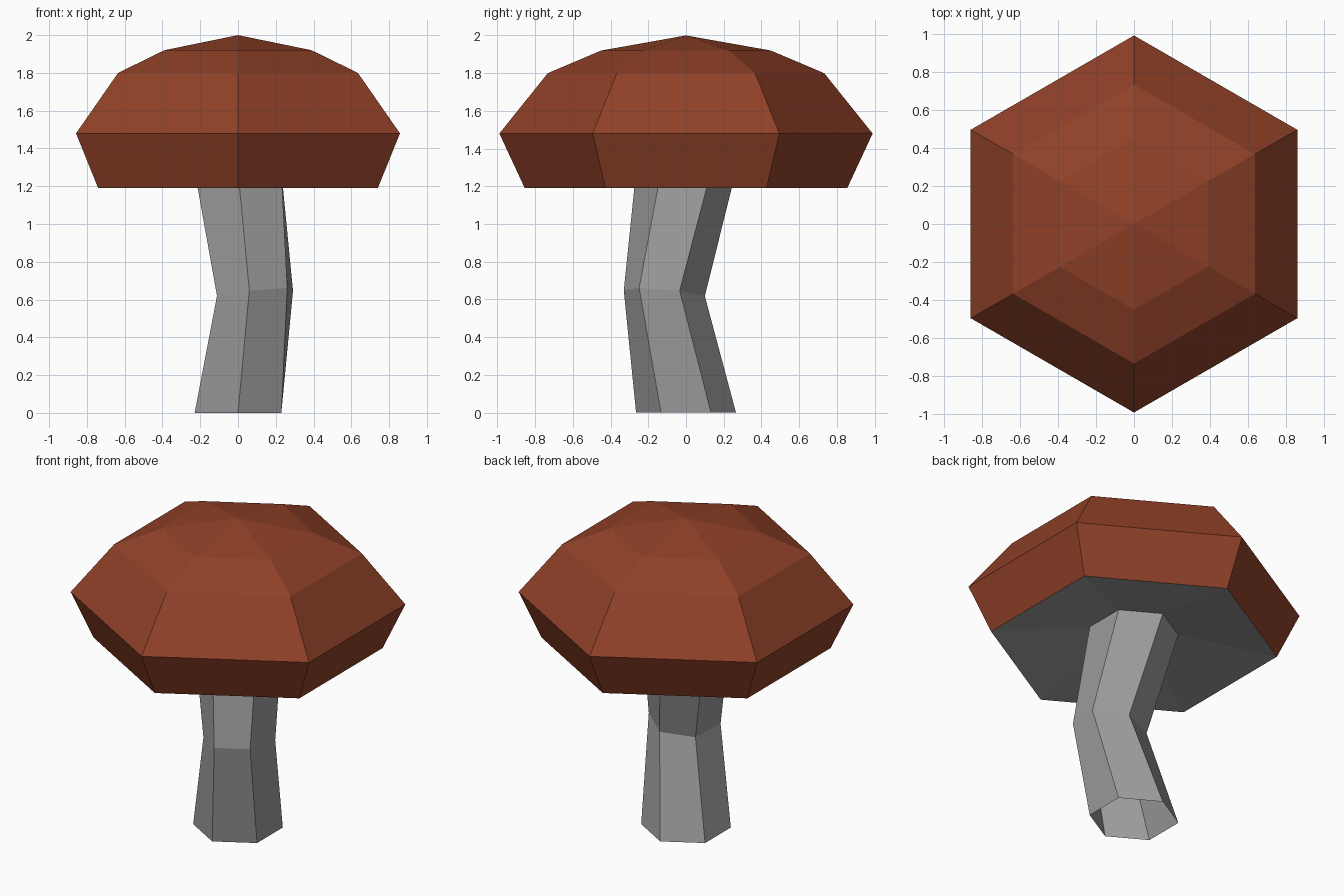
import bpy, bmesh, math

if "Cube" in bpy.data.objects:
    bpy.data.objects.remove(bpy.data.objects["Cube"])


def material(name, rgb):
    m = bpy.data.materials.new(name)
    m.diffuse_color = (*rgb, 1)
    m.use_nodes = True
    m.node_tree.nodes["Principled BSDF"].inputs["Base Color"].default_value = m.diffuse_color
    return m


def hexagon(radius, z, centre=(0, 0), turn=0, tilt=(0, 0)):
    """Six points around a centre, optionally twisted (degrees) and tilted."""
    pts = []
    for k in range(6):
        a = math.radians(30 + 60 * k + turn)
        ox, oy = radius * math.cos(a), radius * math.sin(a)
        pts.append((centre[0] + ox, centre[1] + oy, z + tilt[0] * ox + tilt[1] * oy))
    return pts


def loft(name, rings, mat, apex=None):
    """Join hexagon rings with flat faces, optionally closing to a point."""
    bm = bmesh.new()
    loops = [[bm.verts.new(p) for p in ring] for ring in rings]
    for lo, hi in zip(loops, loops[1:]):
        for k in range(6):
            n = (k + 1) % 6
            bm.faces.new((lo[k], lo[n], hi[n], hi[k]))
    if apex:
        tip = bm.verts.new(apex)
        for k in range(6):
            bm.faces.new((loops[-1][k], loops[-1][(k + 1) % 6], tip))
    mesh = bpy.data.meshes.new(name)
    bm.to_mesh(mesh)
    bm.free()
    mesh.materials.append(mat)
    obj = bpy.data.objects.new(name, mesh)
    bpy.context.collection.objects.link(obj)
    return obj


brown = material("red brown", (0.28, 0.053, 0.021))
grey = material("grey", (0.34, 0.34, 0.34))

# Domed cap
loft("cap", [hexagon(r, z) for r, z in
             ((0.855, 1.19), (0.99, 1.48), (0.733, 1.80), (0.45, 1.92))],
     brown, apex=(0, 0, 2.0))

# Shallow hollow underside, from the stem out to the rim
loft("cap_underside", [hexagon(0.265, 1.28), hexagon(0.855, 1.19)], grey)

# Bent, open-ended stem
loft("stem", [hexagon(0.265, 0),
              hexagon(0.217, 0.633, (0.09, -0.115), -8, (0.1, -0.085)),
              hexagon(0.265, 1.28)], grey)

# The underside faces down
under = bpy.data.objects["cap_underside"].data
if under.polygons[0].normal.z > 0:
    under.flip_normals()
